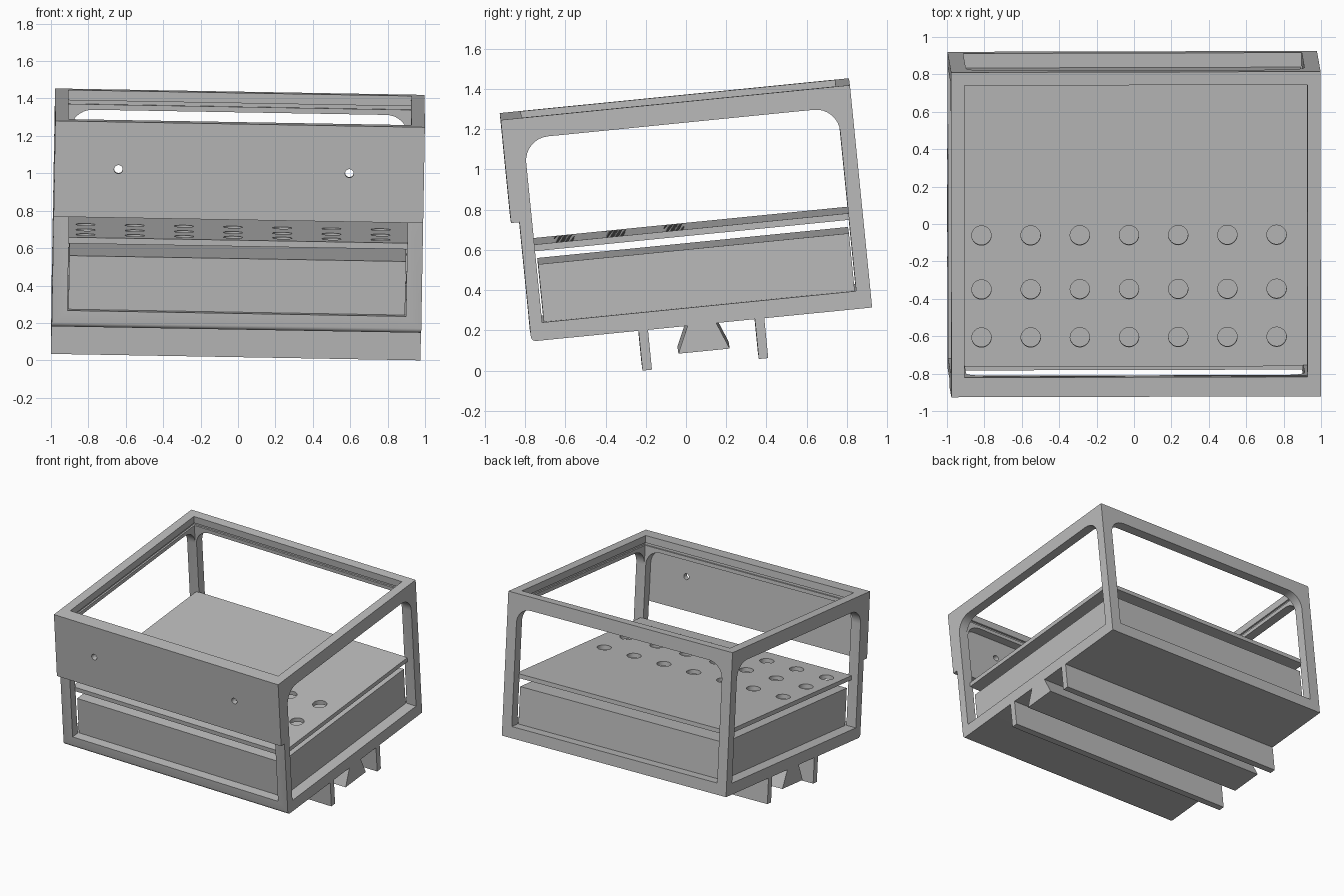
import bpy
import bmesh
from math import radians, sin, cos, pi
from mathutils import Euler, Matrix

cube = bpy.data.objects.get("Cube")
if cube:
    bpy.data.objects.remove(cube, do_unlink=True)

# One grey for the whole body
grey = bpy.data.materials.new("plain_grey")
grey.use_nodes = True
colour = (0.5, 0.5, 0.5, 1)
grey.diffuse_color = colour
grey.node_tree.nodes["Principled BSDF"].inputs["Base Color"].default_value = colour

# The whole assembly leans slightly back and sideways
LEAN = Matrix.Translation((-0.013, 0, 0.012)) @ \
    Euler((radians(5.7), radians(1.0), radians(0.15))).to_matrix().to_4x4()

HALF = 0.988                  # half width
FRONT, BACK = -0.753, 0.95    # frame depth
BASE, TOP = 0.226, 1.337      # frame height
SILL = 0.315                  # top of the floor slab
IN_FRONT, IN_BACK = -0.69, 0.879
PLACE = {"x": lambda a, b, t: (t, a, b),
         "y": lambda a, b, t: (a, t, b),
         "z": lambda a, b, t: (a, b, t)}


def prism(name, outline, axis, lo, hi):
    """Extrude a closed outline along an axis."""
    bm = bmesh.new()
    rings = [[bm.verts.new(PLACE[axis](a, b, t)) for a, b in outline] for t in (lo, hi)]
    bm.faces.new(rings[0])
    bm.faces.new(rings[1])
    n = len(outline)
    for i in range(n):
        j = (i + 1) % n
        bm.faces.new((rings[0][i], rings[0][j], rings[1][j], rings[1][i]))
    bmesh.ops.recalc_face_normals(bm, faces=bm.faces[:])
    mesh = bpy.data.meshes.new(name)
    bm.to_mesh(mesh)
    bm.free()
    mesh.materials.append(grey)
    obj = bpy.data.objects.new(name, mesh)
    bpy.context.collection.objects.link(obj)
    return obj


def rect(a0, a1, b0, b1):
    return [(a0, b0), (a1, b0), (a1, b1), (a0, b1)]


def arc(a, b, r, start, steps=8):
    """Quarter circle of points."""
    return [(a + r * cos(start + pi / 2 * i / steps),
             b + r * sin(start + pi / 2 * i / steps)) for i in range(steps + 1)]


def window(a0, a1, b0, b1, r=0.12):
    """Opening with square lower and rounded upper corners."""
    return [(a0, b0), (a1, b0)] + arc(a1 - r, b1 - r, r, 0) + arc(a0 + r, b1 - r, r, pi / 2)


def disc(a, b, r, n=32):
    return [(a + r * cos(2 * pi * i / n), b + r * sin(2 * pi * i / n)) for i in range(n)]


def cut(obj, cutters):
    """Subtract each cutter, bake the result and drop the cutters."""
    for c in cutters:
        mod = obj.modifiers.new("cut", "BOOLEAN")
        mod.operation = "DIFFERENCE"
        mod.solver = "EXACT"
        mod.object = c
    bpy.context.view_layer.update()
    graph = bpy.context.evaluated_depsgraph_get()
    baked = bpy.data.meshes.new_from_object(obj.evaluated_get(graph))
    obj.modifiers.clear()
    obj.data = baked
    for c in cutters:
        bpy.data.objects.remove(c, do_unlink=True)


parts = []

# Open frame: rounded lower front edge, hollow, with windows on every side
r = 0.025
side_outline = arc(FRONT + r, BASE + r, r, pi, 5) + [(BACK, BASE), (BACK, TOP), (FRONT, TOP)]
frame = prism("frame", side_outline, "x", -HALF, HALF)
cut(frame, [
    prism("cavity", rect(-0.917, 0.917, IN_FRONT, IN_BACK), "z", SILL, 2),
    prism("side_windows", window(IN_FRONT, IN_BACK, SILL, 1.233), "x", -2, 2),
    prism("front_back_windows", window(-0.905, 0.905, SILL, 1.233), "y", -2, 2),
    prism("lid_groove", rect(-0.93, 0.93, IN_FRONT - 0.013, IN_BACK + 0.013),
          "z", 1.262, 1.282),
])
parts.append(frame)

# Upper front panel with two screw holes
panel = prism("front_panel", rect(-HALF, HALF, 0.822, TOP), "y", FRONT - 0.042, FRONT)
cut(panel, [prism("screw_hole", disc(x, 1.082, 0.023), "y", -2, 0) for x in (-0.646, 0.589)])
parts.append(panel)

# Perforated shelf
shelf = prism("shelf", rect(-0.93, 0.93, IN_FRONT - 0.006, IN_BACK + 0.006), "z", 0.67, 0.703)
cut(shelf, [prism("vent", disc(-0.815 + 0.263 * i, y, 0.052), "z", 0.5, 1)
            for i in range(7) for y in (0.01, -0.28, -0.538)])
parts.append(shelf)

# Lower storage box
parts.append(prism("lower_box", rect(-0.9, 0.9, -0.681, 0.872), "z", SILL - 0.01, 0.603))

# Underside rails: two straight runners and a dovetail between them
for name, y in (("front_runner", -0.217), ("rear_runner", 0.364)):
    parts.append(prism(name, rect(y, y + 0.047, 0.027, BASE + 0.01), "x", -HALF, HALF))
parts.append(prism("dovetail_rail",
                   [(-0.031, 0.093), (0.225, 0.093), (0.167, BASE + 0.01), (0.032, BASE + 0.01)],
                   "x", -HALF, HALF))

# Smooth the rounded corners and holes, then lean everything together
bpy.ops.object.select_all(action="DESELECT")
for p in parts:
    p.matrix_world = LEAN
    p.select_set(True)
bpy.context.view_layer.objects.active = frame
bpy.ops.object.shade_smooth_by_angle(angle=radians(30))
